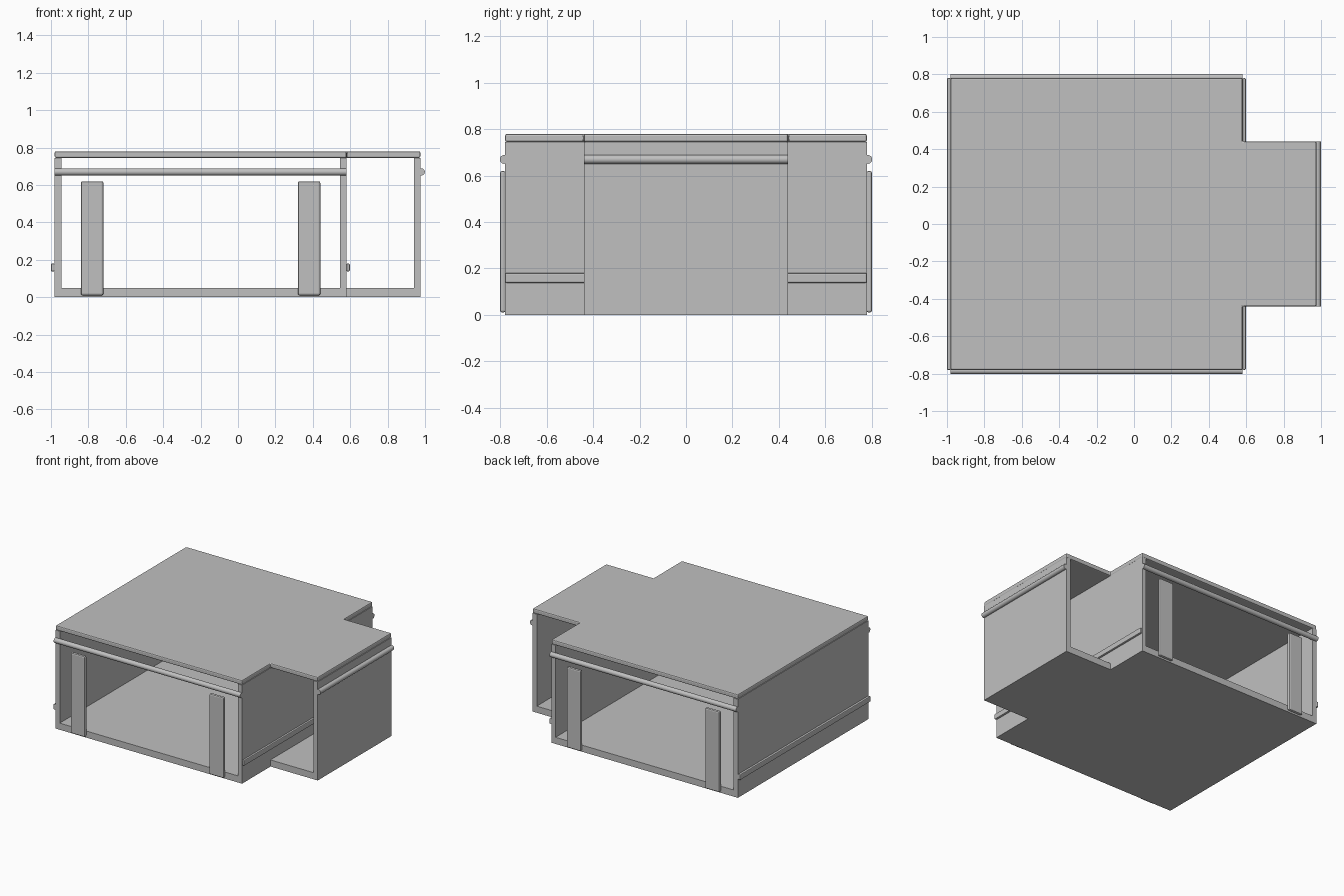
import bpy, bmesh, math
from mathutils import Vector, Matrix

old = bpy.data.objects.get("Cube")
if old:
    bpy.data.objects.remove(old, do_unlink=True)

grey = bpy.data.materials.new("light grey")
grey.use_nodes = True
colour = (0.53, 0.53, 0.53, 1)
grey.diffuse_color = colour
grey.node_tree.nodes["Principled BSDF"].inputs["Base Color"].default_value = colour

# Overall plan: a wide body with a narrower bay on the left side
X0, X1, X2 = -0.98, 0.58, 0.975
BODY, BAY = 0.78, 0.44
FLOOR, ROOF, TOP, WALL = 0.05, 0.745, 0.78, 0.035


def finish(name, bm, bevel=0, segments=2):
    bmesh.ops.recalc_face_normals(bm, faces=bm.faces)
    mesh = bpy.data.meshes.new(name)
    bm.to_mesh(mesh)
    bm.free()
    mesh.materials.append(grey)
    obj = bpy.data.objects.new(name, mesh)
    bpy.context.collection.objects.link(obj)
    if bevel:
        mod = obj.modifiers.new("soft edges", "BEVEL")
        mod.width, mod.segments = bevel, segments
    return obj


def box(name, x, y, z, bevel=0):
    bm = bmesh.new()
    bmesh.ops.create_cube(bm, size=1)
    low, high = (Vector(c) for c in zip(x, y, z))
    for v in bm.verts:
        v.co = (low + high) / 2 + v.co * (high - low)
    return finish(name, bm, bevel)


def slab(name, z0, z1, bevel=0):
    half = [(X0, BODY), (X1, BODY), (X1, BAY), (X2, BAY)]
    outline = half + [(x, -y) for x, y in reversed(half)]
    bm = bmesh.new()
    face = bm.faces.new([bm.verts.new((x, y, z0)) for x, y in outline])
    up = bmesh.ops.extrude_face_region(bm, geom=[face])["geom"]
    bmesh.ops.translate(bm, vec=(0, 0, z1 - z0),
                        verts=[v for v in up if isinstance(v, bmesh.types.BMVert)])
    return finish(name, bm, bevel)


def round_rail(name, start, end, radius=0.019):
    a, b = Vector(start), Vector(end)
    turn = (b - a).to_track_quat("Z", "Y").to_matrix().to_4x4()
    bm = bmesh.new()
    bmesh.ops.create_cone(bm, cap_ends=True, segments=24, radius1=radius, radius2=radius,
                          depth=(b - a).length, matrix=Matrix.Translation((a + b) / 2) @ turn)
    obj = finish(name, bm)
    bpy.ops.object.select_all(action="DESELECT")
    bpy.context.view_layer.objects.active = obj
    obj.select_set(True)
    bpy.ops.object.shade_smooth_by_angle(angle=math.radians(40))


# Floor and roof share the stepped outline
slab("floor", 0, FLOOR)
slab("roof", ROOF, TOP, bevel=0.008)

# Walls; the front and back stay open
box("right_wall", (X0, X0 + WALL), (-BODY, BODY), (FLOOR, ROOF))
box("inner_wall", (X1 - WALL, X1), (-BODY, BODY), (FLOOR, ROOF))
box("bay_wall", (X2 - WALL, X2), (-BAY, BAY), (FLOOR, ROOF))

# Low flat rails on the side walls
box("right_low_rail", (-1.0, X0), (-BODY, BODY), (0.138, 0.18), bevel=0.006)
box("left_low_rail", (X1, X1 + 0.018), (-BODY, BODY), (0.138, 0.18), bevel=0.006)

# Upright plates and high round rails, mirrored front to back
for side, s in (("front", -1), ("back", 1)):
    for hand, x in (("right", -0.78), ("left", 0.38)):
        box(f"{side}_{hand}_plate", (x - 0.06, x + 0.06),
            sorted((s * 0.778, s * 0.802)), (0.01, 0.62), bevel=0.009)
    round_rail(f"{side}_high_rail", (X0, s * 0.784, 0.67), (X1, s * 0.784, 0.67))
round_rail("bay_high_rail", (0.98, -BAY, 0.67), (0.98, BAY, 0.67))
